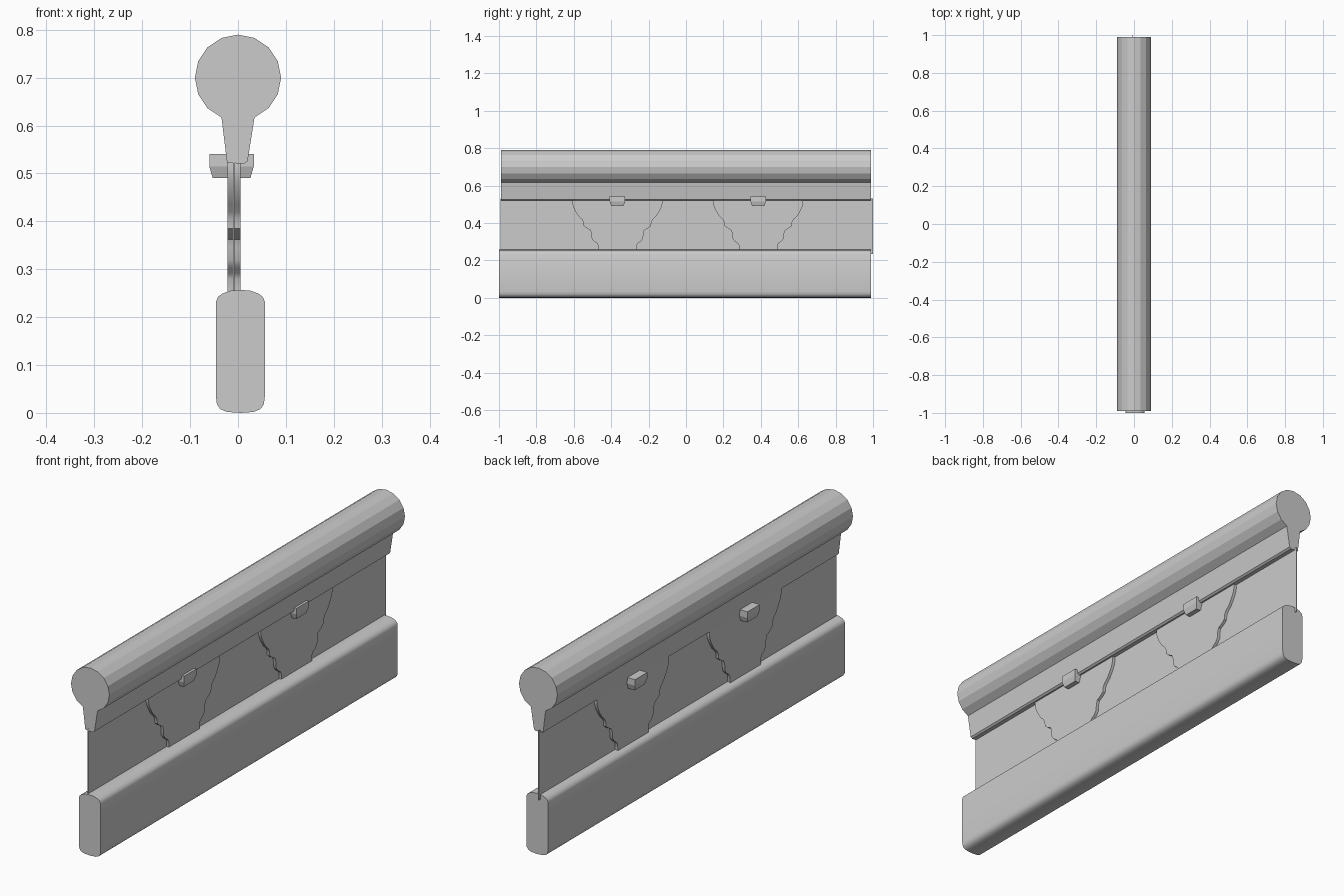
import bpy
import bmesh
from math import cos, sin, radians

cube = bpy.data.objects.get("Cube")
if cube:
    bpy.data.objects.remove(cube, do_unlink=True)

grey = bpy.data.materials.new("plain grey")
grey.use_nodes = True
grey.diffuse_color = (0.6, 0.6, 0.6, 1)
grey.node_tree.nodes["Principled BSDF"].inputs["Base Color"].default_value = (0.6, 0.6, 0.6, 1)


def loft(name, rings, smooth=0):
    """Join matching rings of points into a closed solid."""
    bm = bmesh.new()
    loops = [[bm.verts.new(p) for p in ring] for ring in rings]
    for a, b in zip(loops, loops[1:]):
        for i in range(len(a)):
            j = (i + 1) % len(a)
            bm.faces.new((a[i], a[j], b[j], b[i]))
    bm.faces.new(loops[0])
    bm.faces.new(loops[-1])
    bmesh.ops.recalc_face_normals(bm, faces=bm.faces)
    mesh = bpy.data.meshes.new(name)
    bm.to_mesh(mesh)
    bm.free()
    obj = bpy.data.objects.new(name, mesh)
    bpy.context.collection.objects.link(obj)
    mesh.materials.append(grey)
    if smooth:
        bpy.ops.object.select_all(action="DESELECT")
        obj.select_set(True)
        bpy.context.view_layer.objects.active = obj
        bpy.ops.object.shade_smooth_by_angle(angle=radians(smooth))
    return obj


def along_y(profile, y0, y1):
    return [[(x, y, z) for x, z in profile] for y in (y0, y1)]


def rectangle(x0, x1, y0, y1, z):
    return [(x0, y0, z), (x1, y0, z), (x1, y1, z), (x0, y1, z)]


# Round top rail with a tapering neck
rail = [(0.09 * cos(radians(a)), 0.70 + 0.09 * sin(radians(a)))
        for a in [-67.5 + 22.5 * i for i in range(15)]]
rail += [(-0.023, 0.523), (0.012, 0.52), (0.02, 0.526)]
loft("top_rail", along_y(rail, -0.99, 0.99))

# Rounded base beam
half = [(0, 0), (0.028, 0.002), (0.042, 0.008), (0.049, 0.018), (0.051, 0.034),
        (0.051, 0.232), (0.047, 0.242), (0.038, 0.249), (0.022, 0.255), (0, 0.257)]
base = [(0.005 + x, z) for x, z in half] + [(0.005 - x, z) for x, z in half[-2:0:-1]]
loft("base_beam", along_y(base, -1, 0.99), 50)

# Thin middle panel
loft("panel", [rectangle(-0.01, -0.007, -0.993, 1, z) for z in (0.235, 0.53)])

# Scrolled brackets and the clips above them
scroll = [(0.24, 0.525), (0.241, 0.505), (0.236, 0.485), (0.225, 0.463), (0.208, 0.436),
          (0.19, 0.42), (0.182, 0.405), (0.18, 0.385), (0.165, 0.373), (0.145, 0.362),
          (0.139, 0.345), (0.138, 0.32), (0.127, 0.303), (0.11, 0.292),
          (0.103, 0.28), (0.102, 0.25)]
outline = scroll + [(-y, z) for y, z in reversed(scroll)]
for side, centre in (("front", -0.367), ("back", 0.386)):
    loft(side + "_bracket",
         [[(x, centre + y, z) for y, z in outline] for x in (-0.022, 0.005)], 40)
    loft(side + "_clip", [
        rectangle(-0.053 - 0.007 * t, 0.026 + 0.007 * t,
                  centre - 0.033 - 0.008 * t, centre + 0.033 + 0.008 * t, z)
        for t, z in ((0, 0.491), (1, 0.515), (1, 0.541))])
